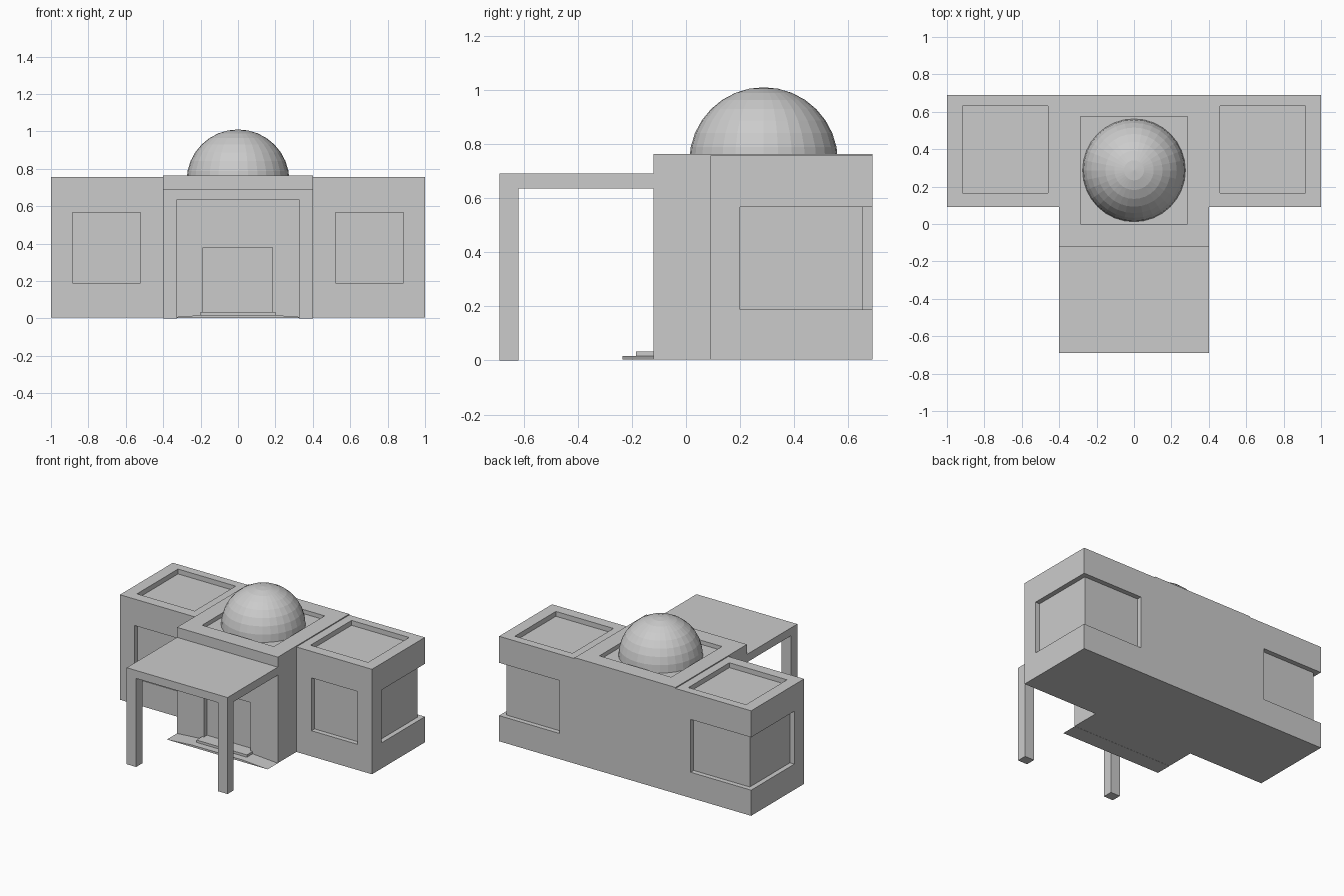
import bpy, bmesh
from mathutils import Vector

if "Cube" in bpy.data.objects:
    bpy.data.objects.remove(bpy.data.objects["Cube"])

D = 0.035  # depth of every recess


def add_prism(bm, outline, lo, hi, axis='Z'):
    """Extrude a 2D outline: (x, y) along Z or (x, z) along Y."""
    if axis == 'Z':
        pts, step = [(a, b, lo) for a, b in outline], Vector((0, 0, hi - lo))
    else:
        pts, step = [(a, lo, b) for a, b in outline], Vector((0, hi - lo, 0))
    face = bm.faces.new([bm.verts.new(p) for p in pts])
    ext = bmesh.ops.extrude_face_region(bm, geom=[face])['geom']
    bmesh.ops.translate(bm, vec=step,
                        verts=[v for v in ext if isinstance(v, bmesh.types.BMVert)])


def add_box(bm, x, y, z):
    add_prism(bm, [(x[0], y[0]), (x[1], y[0]), (x[1], y[1]), (x[0], y[1])], *z)


def finish(bm, name):
    bmesh.ops.recalc_face_normals(bm, faces=bm.faces[:])
    me = bpy.data.meshes.new(name)
    bm.to_mesh(me)
    bm.free()
    ob = bpy.data.objects.new(name, me)
    bpy.context.collection.objects.link(ob)
    return ob


def box(name, x, y, z):
    bm = bmesh.new()
    add_box(bm, x, y, z)
    return finish(bm, name)


def cut(ob, cutter):
    mod = ob.modifiers.new("recesses", 'BOOLEAN')
    mod.operation, mod.solver, mod.object = 'DIFFERENCE', 'EXACT', cutter
    bpy.context.view_layer.objects.active = ob
    bpy.ops.object.modifier_apply(modifier=mod.name)


# T-shaped building body and the slightly raised centre roof
bm = bmesh.new()
add_prism(bm, [(-1, .69), (-1, .09), (-.4, .09), (-.4, -.12),
               (.4, -.12), (.4, .09), (1, .09), (1, .69)], .004, .757)
body = finish(bm, "building_body")
roof = box("centre_roof", (-.4, .4), (-.12, .69), (.757, .764))

# Recesses: dome well, door, wing roofs, front windows, wrap-around corner windows
bm = bmesh.new()
add_box(bm, (-.285, .285), (0, .575), (.735, .9))
add_box(bm, (-.187, .184), (-.3, -.12 + D), (.034, .38))
for s in (-1, 1):
    add_box(bm, (s * .46, s * .917), (.165, .63), (.757 - D, .9))
    add_box(bm, (s * .52, s * .885), (0, .09 + D), (.188, .567))
    corner = [(.52, .69 - D), (1 - D, .69 - D), (1 - D, .2),
              (1.1, .2), (1.1, .8), (.52, .8)]
    add_prism(bm, [(s * x, y) for x, y in corner], .188, .567)
cutter = finish(bm, "recess_cutter")
cutter.hide_render = True
for ob in (body, roof):
    cut(ob, cutter)
bpy.data.objects.remove(cutter)

# Entrance canopy and its two posts
box("canopy", (-.4, .4), (-.69, -.12), (.635, .692))
for s, side in ((-1, "left"), (1, "right")):
    box("canopy_post_" + side, (s * .325, s * .4), (-.69, -.62), (0, .635))

# Entrance steps: ramped lower step, small upper step
bm = bmesh.new()
add_prism(bm, [(-.4, .003), (.4, .003), (.2, .017), (-.2, .017)], -.235, -.12, 'Y')
finish(bm, "lower_step")
box("upper_step", (-.2, .2), (-.185, -.12), (.017, .034))

# Faceted dome: upper half of a sphere
bm = bmesh.new()
bmesh.ops.create_uvsphere(bm, u_segments=32, v_segments=16, radius=.275)
bmesh.ops.bisect_plane(bm, geom=bm.verts[:] + bm.edges[:] + bm.faces[:],
                       plane_co=(0, 0, 0), plane_no=(0, 0, -1), clear_outer=True)
bmesh.ops.translate(bm, vec=(0, .287, .735), verts=bm.verts[:])
finish(bm, "dome")
